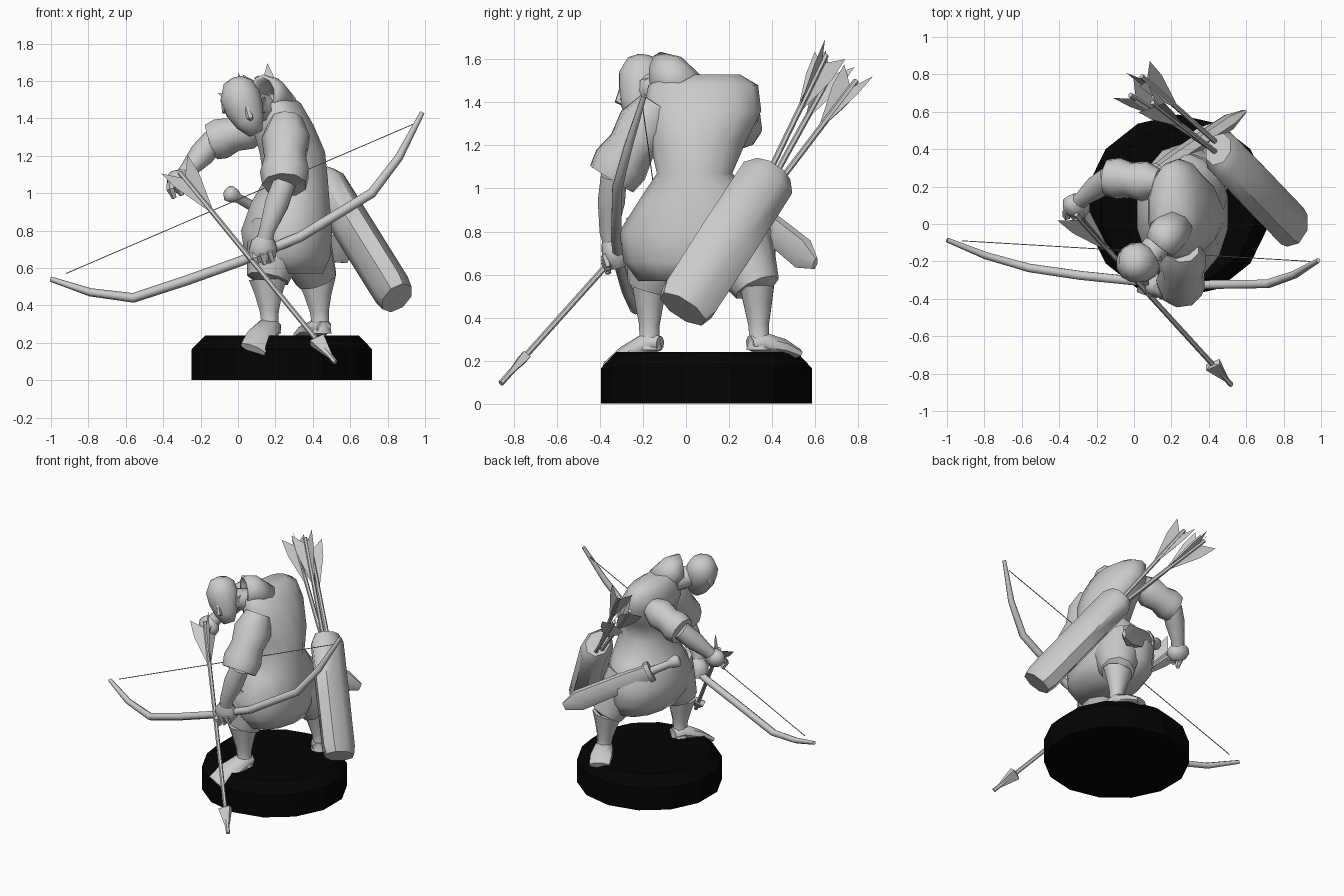
import bpy, bmesh, math
from mathutils import Vector as V

if "Cube" in bpy.data.objects:
    bpy.data.objects.remove(bpy.data.objects["Cube"])

black = bpy.data.materials.new("black")
black.diffuse_color = (0.001, 0.001, 0.001, 1)
black.use_nodes = True
black.node_tree.nodes["Principled BSDF"].inputs["Base Color"].default_value = black.diffuse_color


def make(name, verts, faces, angle=40):
    me = bpy.data.meshes.new(name)
    me.from_pydata(verts, [], faces)
    bm = bmesh.new()
    bm.from_mesh(me)
    bmesh.ops.recalc_face_normals(bm, faces=bm.faces)
    bm.to_mesh(me)
    bm.free()
    ob = bpy.data.objects.new(name, me)
    bpy.context.collection.objects.link(ob)
    if angle:
        bpy.ops.object.select_all(action='DESELECT')
        ob.select_set(True)
        bpy.context.view_layer.objects.active = ob
        bpy.ops.object.shade_smooth_by_angle(angle=math.radians(angle))
    return ob


def loft(name, secs, n=8, ref=(1, 0, 0), axis=None, cap=True, angle=50):
    """Skin elliptical rings (centre, radius along ref, radius across) along a path."""
    pts = [V(s[0]) for s in secs]
    verts, faces = [], []
    for i, (c, a, b) in enumerate(secs):
        t = V(axis) if axis else pts[min(i + 1, len(pts) - 1)] - pts[max(i - 1, 0)]
        t.normalize()
        u = (V(ref) - t * V(ref).dot(t)).normalized()
        w = t.cross(u)
        for k in range(n):
            q = 2 * math.pi * (k + 0.5) / n
            verts.append(V(c) + u * a * math.cos(q) + w * b * math.sin(q))
    for i in range(len(secs) - 1):
        for k in range(n):
            m = (k + 1) % n
            faces.append((i*n + k, i*n + m, i*n + n + m, i*n + n + k))
    if cap:
        faces += [tuple(range(n)), tuple(range(len(verts) - n, len(verts)))]
    return make(name, verts, faces, angle)


def arrow(name, tail, tip, fin=0.09, head=False, spin=0.4):
    """Thin shaft, three swept fletchings and an optional barbed head."""
    tail, tip = V(tail), V(tip)
    d = (tip - tail).normalized()
    loft(name + "_shaft", [(tail, .014, .014), (tip, .014, .014)], 6)
    u = d.orthogonal().normalized()
    w = d.cross(u)
    verts, faces = [], []
    for k in range(3):
        q = spin + k * 2 * math.pi / 3
        o = u * math.cos(q) + w * math.sin(q)
        verts += [tail + d*.05, tail - d*.03 + o*fin, tail + d*.10 + o*fin*.85, tail + d*.36]
        faces.append(tuple(range(4*k, 4*k + 4)))
    make(name + "_fletching", verts, faces, 0)
    if head:
        loft(name + "_head", [(tip - d*.20, .015, .015), (tip - d*.19, .06, .03),
                              (tip, .002, .002)], 4, angle=20)


# Base disc
base = loft("base", [((.235, .095, 0), .495, .49), ((.235, .095, .165), .495, .49),
                     ((.235, .095, .24), .42, .42)], 14, axis=(0, 0, 1), angle=20)
base.data.materials.append(black)

# Robe: stooped torso, narrow waist and full hips in one skin
loft("robe", [((.20, .08, 1.53), .07, .17), ((.21, .08, 1.48), .13, .255),
              ((.24, .075, 1.36), .17, .275), ((.29, .055, 1.22), .18, .225),
              ((.31, .04, 1.07), .175, .175), ((.28, .06, .95), .215, .275),
              ((.26, .06, .80), .25, .37), ((.265, .06, .66), .235, .35),
              ((.28, .07, .57), .18, .29)], 14, axis=(0, 0, 1), angle=70)

# Collar standing up around the neck
col = loft("collar", [((.21, -.01, 1.45), .115, .11), ((.165, -.08, 1.53), .10, .10),
                      ((.135, -.12, 1.53), .09, .105)], 10, cap=False, angle=70)
col.modifiers.new("thickness", 'SOLIDIFY').thickness = 0.02

# Head bowed forward, with nose and ears
loft("neck", [((.20, -.02, 1.43), .08, .08), ((.08, -.17, 1.47), .075, .075)], 8)
loft("head", [((-.005, -.185, 1.615), .035, .04), ((.00, -.19, 1.59), .08, .085),
              ((.01, -.205, 1.52), .11, .11), ((.035, -.215, 1.45), .105, .10),
              ((.065, -.23, 1.38), .08, .075), ((.095, -.24, 1.32), .04, .035)],
     12, angle=70)
loft("nose", [((.045, -.30, 1.46), .012, .012), ((.065, -.315, 1.405), .02, .018),
              ((.068, -.285, 1.39), .012, .01)], 5)
for side, x in (("left", .135), ("right", -.075)):
    loft(side + "_ear", [((x, -.19, 1.51), .012, .025), ((x, -.18, 1.47), .016, .035),
                         ((x, -.195, 1.43), .01, .015)], 6)

# Legs: puffed trousers, gaiter flare, calf and pointed shoe
for name, hip, knee, ankle, toe in (
        ("front", (.22, -.09, .80), (.16, -.17, .54), (.17, -.17, .31), (.08, -.37, .165)),
        ("back", (.32, .20, .80), (.42, .33, .54), (.44, .34, .31), (.36, .51, .235))):
    hip, knee, ankle, toe = map(V, (hip, knee, ankle, toe))
    loft(name + "_trouser", [(hip, .17, .20), (hip.lerp(knee, .6), .14, .15),
                             (knee, .115, .11), (knee - V((0, 0, .01)), .05, .05)], 9)
    loft(name + "_calf", [(knee, .11, .085), (knee.lerp(ankle, .35), .08, .07),
                          (knee.lerp(ankle, .75), .055, .052),
                          (ankle, .05, .05), (ankle - V((0, 0, .06)), .065, .065)], 8)
    heel = ankle - (toe - ankle) * V((.25, .25, 0)) - V((0, 0, .03))
    loft(name + "_shoe", [(heel, .045, .035), (ankle - V((0, 0, .025)), .065, .055),
                          (ankle.lerp(toe, .6), .08, .04), (toe, .075, .025)],
         8, ref=(1, .3, 0))

# Arms: wide sleeves, flaring cuffs, forearms and fists
for name, sh, el, wr, hand, r in (
        ("bow", (.26, -.13, 1.39), (.25, -.335, 1.06), (.155, -.36, .80), (.13, -.325, .68), .12),
        ("draw", (.13, .22, 1.37), (-.13, .25, 1.28), (-.27, .14, 1.12), (-.315, .09, 1.05), .10)):
    sh, el, wr, hand = map(V, (sh, el, wr, hand))
    loft(name + "_sleeve", [(sh, r*.75, r*.75), (sh.lerp(el, .3), r*1.1, r*1.1),
                            (sh.lerp(el, .6), r*.95, r*.95), (sh.lerp(el, .85), r*1.12, r*1.12),
                            (el + (el - sh)*.05, r, r), (el, r*.55, r*.55)], 9)
    loft(name + "_forearm", [(el, .065, .065), (el.lerp(wr, .45), .068, .068),
                             (wr, .045, .045), (hand, .05, .045)], 8)
    loft(name + "_fist", [(wr.lerp(hand, .3), .045, .045), (wr.lerp(hand, .6), .075, .06),
                          (hand, .08, .065), (hand + (hand - wr)*.35, .055, .045)], 8)
    for k in range(3):
        f = hand + V((-.045 + .04*k, -.02, .015 * k))
        loft(f"{name}_finger_{k+1}", [(f, .022, .022), (f + V((0, -.03, -.03)), .022, .022),
                                      (f + V((.02, -.015, -.075)), .014, .014)], 5)

# Longbow and string
bow = [(-1, -.085, .54), (-.79, -.17, .47), (-.56, -.235, .44), (-.285, -.275, .53),
       (.01, -.305, .635), (.33, -.325, .765), (.715, -.32, 1.0), (.86, -.27, 1.19),
       (.985, -.195, 1.43)]
wid = [.014, .022, .026, .027, .027, .027, .026, .022, .013]
loft("bow", [(p, w, w) for p, w in zip(bow, wid)], 6, ref=(0, 1, 0), angle=65)
loft("bow_string", [((-.92, -.09, .57), .003, .003), ((.94, -.2, 1.37), .003, .003)], 4)

# Held arrow, plus three arrows fanning out of the quiver
arrow("held_arrow", (-.31, .05, 1.11), (.52, -.86, .095), head=True, fin=.1)
for i, (a, b) in enumerate((((.10, .65, 1.62), (.48, .35, 1.0)),
                            ((-.02, .69, 1.56), (.45, .38, 1.0)),
                            ((.04, .79, 1.50), (.47, .41, 1.0)))):
    arrow(f"quiver_arrow_{i+1}", a, b, fin=.09, spin=i * .5)

# Flattened quiver with bevelled ends, slung across the back
qb, qt = V((.85, -.015, .44)), V((.45, .40, 1.08))
loft("quiver", [(qb.lerp(qt, f), a, b) for f, a, b in (
    (0, .095, .125), (.07, .105, .145), (.5, .105, .148), (.93, .105, .145), (1, .08, .10))],
     8, ref=(1, 0, 0), angle=50)

# Sheathed dagger tucked behind the waist
dh, dt = V((-.05, .17, 1.0)), V((.59, .60, .65))
at = lambda f: dh.lerp(dt, f)
loft("dagger_hilt", [(at(-.02), .025, .025), (at(.0), .045, .04), (at(.05), .04, .035),
                     (at(.08), .025, .025), (at(.25), .03, .025)], 8, ref=(0, 0, 1))
loft("dagger_guard", [(at(.23), .075, .045), (at(.27), .075, .045)], 8, ref=(0, 0, 1))
loft("dagger_sheath", [(at(.27), .06, .035), (at(.4), .07, .045), (at(.87), .08, .045),
                       (at(1), .03, .012)], 6, ref=(0, 0, 1))
